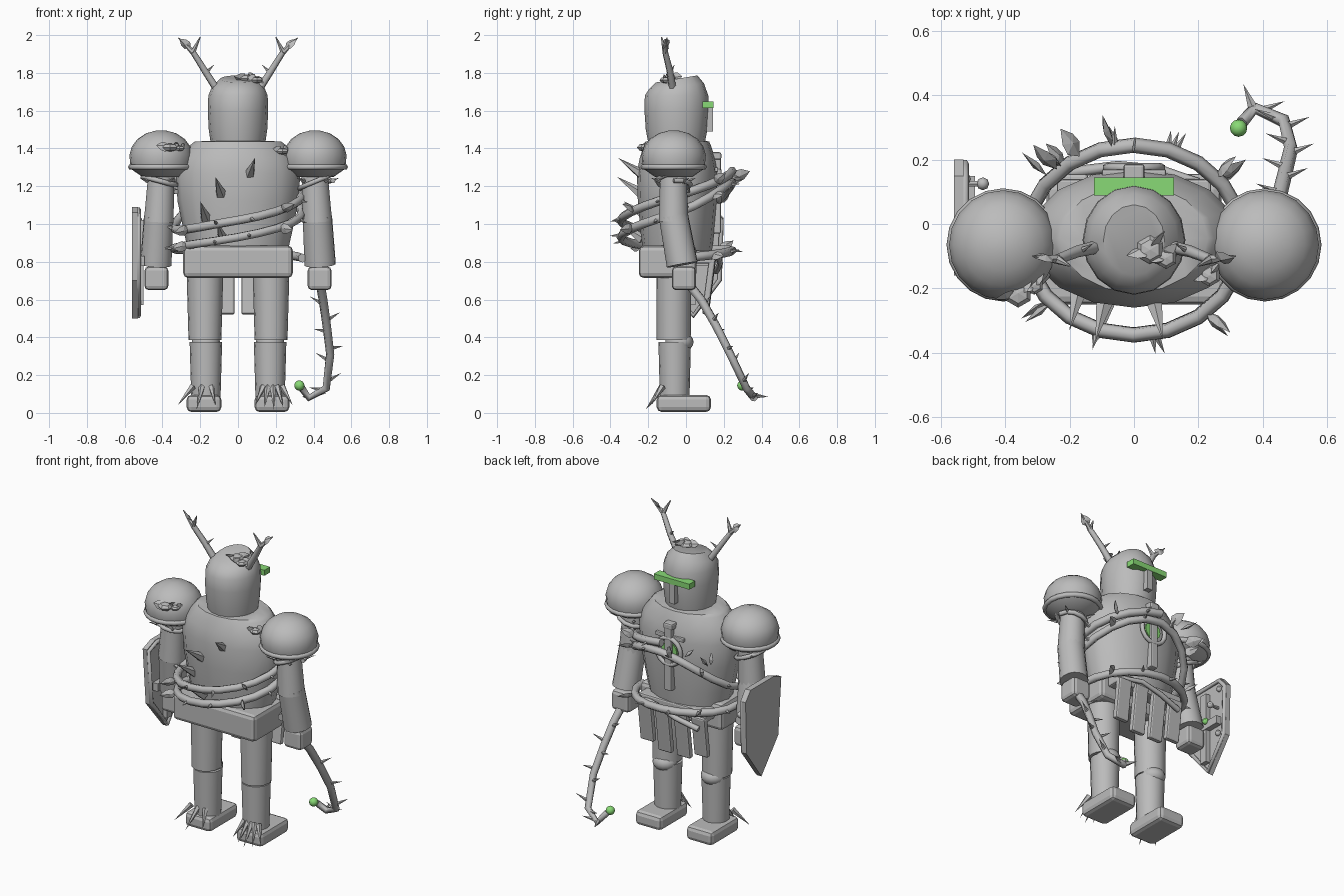
import bpy, bmesh, math, random
from mathutils import Vector, Matrix

if "Cube" in bpy.data.objects:
    bpy.data.objects.remove(bpy.data.objects["Cube"])

random.seed(4)


def material(name, rgb):
    m = bpy.data.materials.new(name)
    m.diffuse_color = (*rgb, 1)
    m.use_nodes = True
    m.node_tree.nodes["Principled BSDF"].inputs["Base Color"].default_value = m.diffuse_color
    return m


STONE = material("stone grey", (0.5, 0.5, 0.5))
GREEN = material("glow green", (0.25, 0.7, 0.18))


def finish(bm, name, mat=STONE, smooth=None):
    bmesh.ops.recalc_face_normals(bm, faces=bm.faces)
    me = bpy.data.meshes.new(name)
    bm.to_mesh(me)
    bm.free()
    me.materials.append(mat)
    ob = bpy.data.objects.new(name, me)
    bpy.context.collection.objects.link(ob)
    if smooth:
        bpy.ops.object.select_all(action='DESELECT')
        bpy.context.view_layer.objects.active = ob
        ob.select_set(True)
        bpy.ops.object.shade_smooth_by_angle(angle=math.radians(smooth))
    return ob


def box(name, lo, hi, bevel=0.0, mat=STONE, rot=None):
    lo, hi = Vector(lo), Vector(hi)
    bm = bmesh.new()
    bmesh.ops.create_cube(bm, size=1)
    bmesh.ops.scale(bm, vec=hi - lo, verts=bm.verts)
    if bevel:
        bmesh.ops.bevel(bm, geom=bm.edges[:], offset=bevel, segments=2, profile=0.5, affect='EDGES')
    m = Matrix.Translation((lo + hi) / 2)
    bm.transform(m @ rot if rot else m)
    return finish(bm, name, mat)


def lathe(name, profile, center, sides=16, smooth=40, tilt=0):
    """Closed stack of ellipses; profile rows are (z, rx, ry); tilt slopes the last ring along y."""
    bm = bmesh.new()
    rings = []
    for k, (z, rx, ry) in enumerate(profile):
        t = tilt if k == len(profile) - 1 else tilt * .6 if k == len(profile) - 2 else 0
        rings.append([])
        for i in range(sides):
            a = 2 * math.pi * i / sides
            y = ry * math.sin(a)
            rings[-1].append(bm.verts.new((center[0] + rx * math.cos(a), center[1] + y, z + t * y)))
    for a, b in zip(rings, rings[1:]):
        for i in range(sides):
            j = (i + 1) % sides
            bm.faces.new((a[i], a[j], b[j], b[i]))
    bm.faces.new(rings[0])
    bm.faces.new(rings[-1])
    return finish(bm, name, STONE, smooth)


def cone(name, a, b, r1, r2=0.0, sides=6, smooth=None, mat=STONE):
    a, b = Vector(a), Vector(b)
    d = b - a
    bm = bmesh.new()
    bmesh.ops.create_cone(bm, cap_ends=True, segments=sides, radius1=r1, radius2=r2, depth=d.length)
    bm.transform(Matrix.Translation((a + b) / 2) @ d.to_track_quat('Z', 'Y').to_matrix().to_4x4())
    return finish(bm, name, mat, smooth)


def ball(name, c, r, scale=(1, 1, 1), mat=STONE, u=16, v=10, smooth=40):
    bm = bmesh.new()
    bmesh.ops.create_uvsphere(bm, u_segments=u, v_segments=v, radius=r)
    bmesh.ops.scale(bm, vec=scale, verts=bm.verts)
    bmesh.ops.translate(bm, vec=c, verts=bm.verts)
    return finish(bm, name, mat, smooth)


def tube(name, pts, r, taper=1.0, closed=False, res=1):
    cu = bpy.data.curves.new(name, 'CURVE')
    cu.dimensions = '3D'
    cu.bevel_depth, cu.bevel_resolution, cu.use_fill_caps = r, res, True
    s = cu.splines.new('POLY')
    s.points.add(len(pts) - 1)
    for i, p in enumerate(pts):
        s.points[i].co = (*p, 1)
        s.points[i].radius = 1 + (taper - 1) * i / (len(pts) - 1)
    s.use_cyclic_u = closed
    cu.materials.append(STONE)
    ob = bpy.data.objects.new(name, cu)
    bpy.context.collection.objects.link(ob)
    bpy.ops.object.select_all(action='DESELECT')
    bpy.context.view_layer.objects.active = ob
    ob.select_set(True)
    bpy.ops.object.convert(target='MESH')


def leaf(name, base, d, length, width):
    """Folded diamond leaf pointing along d."""
    bm = bmesh.new()
    outline = [(0, 0), (.5, .3), (.42, .62), (0, 1), (-.42, .62), (-.5, .3)]
    mids = [bm.verts.new((0, y, length * .45)) for y in (-.012, .012)]
    vs = [bm.verts.new((x * width, 0, z * length)) for x, z in outline]
    for m in mids:
        for i in range(6):
            bm.faces.new((m, vs[i], vs[(i + 1) % 6]))
    q = Vector(d).to_track_quat('Z', 'Y').to_matrix().to_4x4()
    bm.transform(Matrix.Translation(base) @ q @ Matrix.Rotation(random.uniform(.6, 2.4), 4, 'Z'))
    finish(bm, name)


# Body
lathe("torso", [(.84, .26, .18), (.95, .285, .195), (1.12, .32, .21), (1.27, .33, .215),
                (1.35, .305, .2), (1.42, .25, .175), (1.436, .23, .168), (1.44, .16, .15)], (0, -.045))
box("pelvis", (-.29, -.25, .715), (.29, .055, .885), .025)

# Helmet, visor and nose guard
lathe("helmet", [(1.43, .145, .15), (1.5, .155, .163), (1.6, .16, .17), (1.68, .157, .168),
                 (1.73, .137, .145), (1.768, .095, .11)], (0, -.05), 16, tilt=.17)
box("visor", (-.125, .088, 1.613), (.125, .145, 1.648), mat=GREEN)
box("nose_guard", (-.02, .09, 1.49), (.02, .143, 1.64))

for s in (-1, 1):
    # Legs
    x = .17 * s
    lathe("thigh", [(.385, .087, .09), (.74, .097, .092)], (x + .005 * s, -.065))
    lathe("shin", [(.06, .077, .078), (.375, .086, .086)], (x, -.06))
    ball("knee", (x, -.035, .375), .075, (1, 1, .75))
    box("foot", (x - .092 + .01 * s, -.155, .005), (x + .092 + .01 * s, .132, .095), .025)
    # Arms
    cone("upper_arm", (.405 * s, -.068, 1.28), (.42 * s, -.065, 1.01), .07, .08, 16, 40)
    cone("forearm", (.42 * s, -.066, 1.04), (.435 * s, -.02, .785), .078, .083, 16, 40)
    box("hand", (.432 * s - .063, -.075, .65), (.432 * s + .063, .052, .775), .022)
    # Pauldrons with a rim
    lathe("pauldron", [(1.25, .1, .1), (1.29, .158, .158), (1.32, .164, .166), (1.365, .168, .17),
                       (1.41, .155, .157), (1.45, .125, .127), (1.48, .08, .08), (1.495, .025, .025)],
          (.407 * s, -.065), 20)
    tube("pauldron_rim", [(.407 * s + .16 * math.cos(a), -.065 + .16 * math.sin(a), 1.302)
                          for a in [i * math.pi / 10 for i in range(20)]], .016, closed=True)
    # Vine around the upper arm
    tube("arm_vine", [(.415 * s + .088 * math.cos(a), -.065 + .088 * math.sin(a),
                       1.2 + .03 * s * math.cos(a) + .006 * a) for a in [i * .524 for i in range(13)]], .014)
    for a in (.6, 2.2, 3.9, 5.3):
        c, d = Vector((.415 * s, -.065, 1.2)), Vector((math.cos(a), math.sin(a), .3))
        cone("arm_thorn", c + d * .088, c + d * .145, .011, 0, 4)
    # Antlers with forked leaf-like tips
    fork = Vector((.238 * s, -.11, 1.91))
    tube("antler", [(.11 * s, -.07, 1.71), (.175 * s, -.085, 1.81), fork], .021, .75)
    cone("antler_outer_tine", fork, (.315 * s, -.1, 1.985), .016, .003)
    cone("antler_inner_tine", fork, (.2 * s, -.13, 1.99), .015, .003)
    cone("antler_low_tine", (.17 * s, -.085, 1.8), (.125 * s, -.06, 1.845), .012)
    leaf("antler_leaf", (.25 * s, -.105, 1.93), (.06 * s, .0, .05), .08, .055)

# Leaf clumps on helmet and pauldrons
for c, r in (((.05, -.08, 1.77), .045), ((.1, -.105, 1.762), .035), ((-.36, -.215, 1.405), .045),
             ((-.31, -.19, 1.4), .03), ((.235, -.16, 1.385), .035)):
    ball("moss_clump", c, r, (1, 1, .5), u=6, v=4, smooth=None)
    for a in (.9, 3.4):
        leaf("clump_leaf", c, (math.cos(a), math.sin(a), .15), r * 1.7, .06)

# Back spikes
for x, z, y in ((.06, 1.26, -.23), (-.09, 1.16, -.235), (-.08, .92, -.23), (-.17, 1.03, -.2)):
    cone("back_spike", (x, y, z), (x + .03 * (1 if x > 0 else -1), y - .13, z + .09), .03, 0, 5)

# Thorny vine winding around the body; heights at quarter turns, starting over the chest
turns = [1.28, 1.15, 1.02, .98, 1.22, 1.06, .93, .87, .86, .82]


def vine(t):
    k = min(int(t), len(turns) - 2)
    f = t - k
    h = [turns[min(max(k + i, 0), len(turns) - 1)] for i in (-1, 0, 1, 2)]
    z = h[1] + .5 * f * (h[2] - h[0] + f * (2 * h[0] - 5 * h[1] + 4 * h[2] - h[3]
                                           + f * (3 * (h[1] - h[2]) + h[3] - h[0])))
    a = math.pi / 2 - t * math.pi / 2
    return Vector((.34 * math.cos(a), -.05 + .295 * math.sin(a), z))


tube("body_vine", [vine(i / 5) for i in range(46)], .024)
for i in range(26):
    p = vine(.2 + i * .335)
    out = Vector((p.x, p.y + .05, 0)).normalized() + Vector((random.uniform(-.3, .3), 0, random.uniform(-.4, .6)))
    if i % 3 == 1:
        leaf("vine_leaf", p, out, .105, .055)
    else:
        cone("vine_thorn", p, p + out * .065, .014, 0, 5)
for x, y, z in ((-.27, .15, 1.22), (-.17, .21, 1.25), (-.07, .24, 1.24), (-.24, .17, 1.2)):
    leaf("chest_leaf", (x, y, z), (x * 1.2, .3, .12), .11, .07)

# Whip with thorns and a glowing bud
path = [(.432, .0, .7), (.45, .08, .6), (.47, .16, .46), (.488, .235, .31), (.467, .32, .13),
        (.375, .36, .08), (.335, .315, .135)]
tube("whip", path, .025, .78)
for i, (a, b) in enumerate(zip(path[1:-1], path[2:-1])):
    a, b = Vector(a), Vector(b)
    for s in (-1, 1):
        p = a.lerp(b, .5 + .3 * s)
        cone("whip_thorn", p, p + Vector((.075 * s, .03, .015 if i % 2 else .045)), .014, 0, 5)
cone("whip_tip_thorn", (.37, .36, .09), (.34, .435, .085), .016, 0, 5)
ball("whip_bud", (.325, .298, .145), .027, mat=GREEN, u=12, v=8)

# Pointed shield on the left arm
bm = bmesh.new()
shape = [(-.16, 1.06), (-.08, 1.09), (.15, 1.09), (.2, 1.03), (.19, .7), (.04, .5), (-.13, .7)]
f = bm.faces.new([bm.verts.new((-.56, y, z)) for y, z in shape])
ext = bmesh.ops.extrude_face_region(bm, geom=[f])
bmesh.ops.translate(bm, vec=(.03, 0, 0), verts=[v for v in ext["geom"] if isinstance(v, bmesh.types.BMVert)])
finish(bm, "shield")
tube("shield_rim", [(-.527, .02 + (y - .02) * .93, .8 + (z - .8) * .95) for y, z in shape], .014, closed=True)
box("shield_brace", (-.535, .0, .57), (-.5, .05, 1.02))
box("shield_grip", (-.535, -.1, .78), (-.495, .15, .83))
ball("shield_gem", (-.493, .055, .83), .02, mat=GREEN, u=8, v=6)
ball("shield_boss", (-.47, .125, .9), .02, u=8, v=6)
cone("shield_boss_stem", (-.53, .125, .9), (-.47, .125, .9), .01, .01)
for y, z in ((.14, 1.02), (.13, .73)):
    ball("shield_rivet", (-.525, y, z), .018, u=8, v=6)

# Chest emblem: ringed sword over a glowing disc
cone("emblem_disc", (0, .15, 1.2), (0, .172, 1.2), .055, .055, 12, mat=GREEN)
tube("emblem_ring", [(.085 * math.cos(a), .175, 1.2 + .085 * math.sin(a))
                     for a in [i * math.pi / 8 for i in range(16)]], .014, closed=True)
box("emblem_sword", (-.025, .13, .95), (.025, .185, 1.36), .008)
box("emblem_guard", (-.1, .14, 1.275), (.1, .17, 1.3), .006)
box("emblem_pommel", (-.033, .13, 1.34), (.033, .187, 1.38), .01)

# Belt and hanging skirt plates
box("belt_front", (-.24, .05, .79), (.24, .14, .86), .01)
for x, low in ((-.19, .56), (-.066, .52), (.066, .52), (.19, .56)):
    box("skirt_plate", (x - .048, .105, low), (x + .048, .14, .82), .01, rot=Matrix.Rotation(-.13, 4, 'X'))
tube("belt_root", [(-.2, .16, .75), (-.05, .18, .79), (.08, .17, .83), (.2, .13, .83)], .018, .7)

# Root claws behind the feet
for x0, n, lean in ((-.17, 3, -.05), (.18, 5, .01)):
    for i in range(n):
        t = i / (n - 1) - .5
        cone("root_claw", (x0 + .1 * t + lean * .4, -.125, .14),
             (x0 + .2 * t + lean, -.215 + .06 * abs(t), .015 + .05 * abs(t)), .018, 0, 5)
